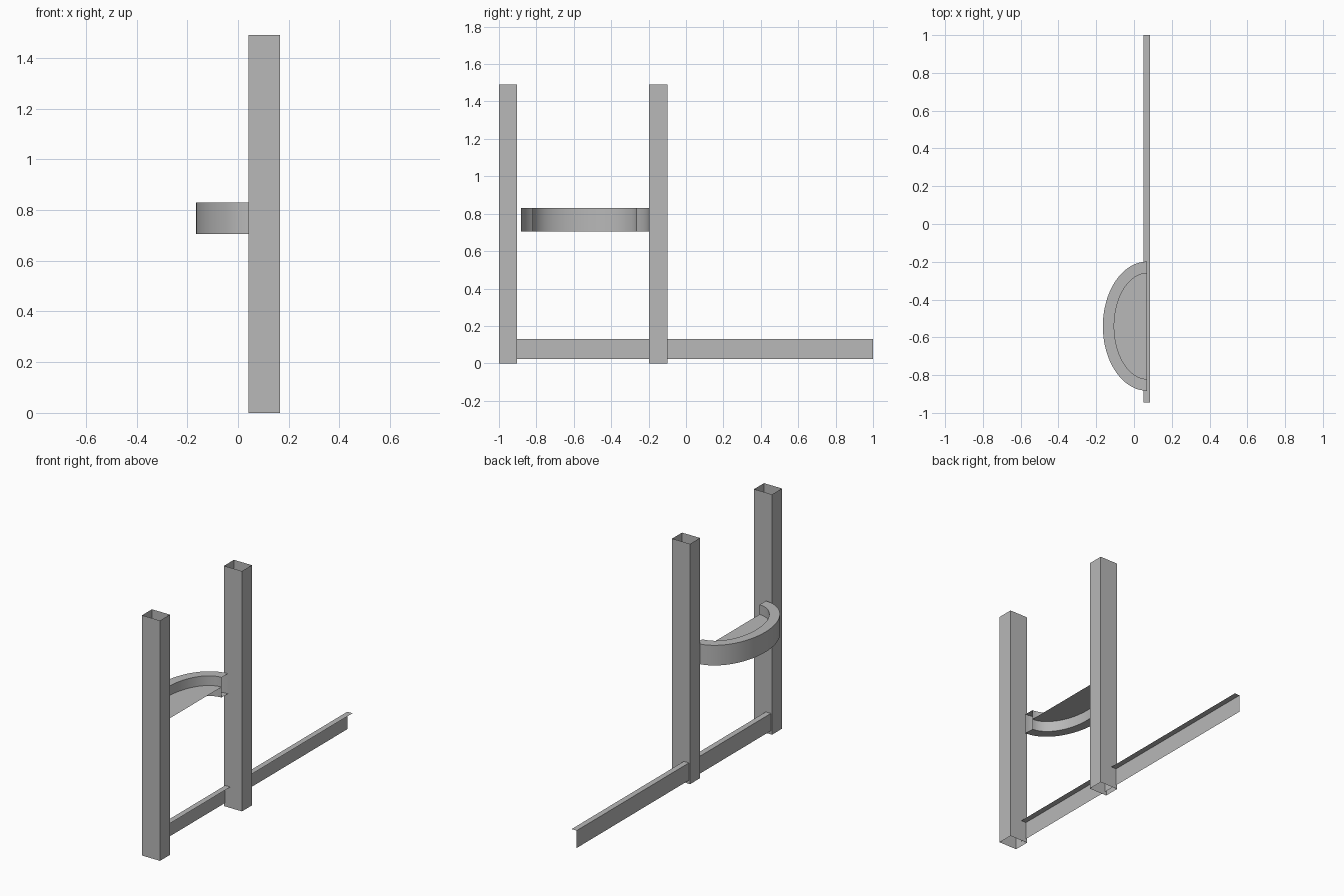
import bpy, bmesh, math

if "Cube" in bpy.data.objects:
    bpy.data.objects.remove(bpy.data.objects["Cube"])

grey = bpy.data.materials.new("steel grey")
grey.diffuse_color = (0.48, 0.48, 0.48, 1)
grey.use_nodes = True
grey.node_tree.nodes["Principled BSDF"].inputs["Base Color"].default_value = grey.diffuse_color


def make_object(name, bm):
    mesh = bpy.data.meshes.new(name)
    bm.to_mesh(mesh)
    bm.free()
    mesh.materials.append(grey)
    obj = bpy.data.objects.new(name, mesh)
    bpy.context.collection.objects.link(obj)
    return obj


def sweep(name, sections, closed):
    """Skin thin sheet faces between matching cross-sections."""
    bm = bmesh.new()
    rings = [[bm.verts.new(p) for p in s] for s in sections]
    n = len(rings[0])
    for a, b in zip(rings, rings[1:]):
        for i in range(n if closed else n - 1):
            j = (i + 1) % n
            bm.faces.new((a[i], a[j], b[j], b[i]))
    if closed:
        bmesh.ops.recalc_face_normals(bm, faces=bm.faces)
    return make_object(name, bm)


# Two open-ended square tube posts
X0, X1, HEIGHT = 0.042, 0.165, 1.49
for name, y in (("front_post", -1.0), ("rear_post", -0.197)):
    outline = [(X0, y), (X1, y), (X1, y + 0.097), (X0, y + 0.097)]
    sweep(name, [[(px, py, z) for px, py in outline] for z in (0, HEIGHT)], True)

# Thin angle-section rail through the posts
angle = [(0.05, 0.022), (0.05, 0.13), (0.085, 0.13)]
sweep("base_rail", [[(x, y, z) for x, z in angle] for y in (1.0, -0.945)], False)

# Curved box-section rim with open ends
CX, CY, STEPS = 0.07, -0.541, 40
LOW, HIGH, FLOOR = 0.705, 0.83, 0.77


def arc(t, a, b):
    return CX - a * math.sin(t), CY + b * math.cos(t)


sections = []
for i in range(STEPS + 1):
    t = math.pi * i / STEPS
    outer, inner = arc(t, 0.235, 0.342), arc(t, 0.175, 0.28)
    sections.append([(*outer, LOW), (*outer, HIGH), (*inner, HIGH), (*inner, LOW)])
rim = sweep("tray_rim", sections, True)
bpy.context.view_layer.objects.active = rim
rim.select_set(True)
bpy.ops.object.shade_smooth_by_angle(angle=math.radians(30))

# Flat tray floor inside the rim
bm = bmesh.new()
bm.faces.new([bm.verts.new((*arc(math.pi * i / STEPS, 0.175, 0.28), FLOOR))
              for i in range(STEPS + 1)])
make_object("tray_floor", bm)
